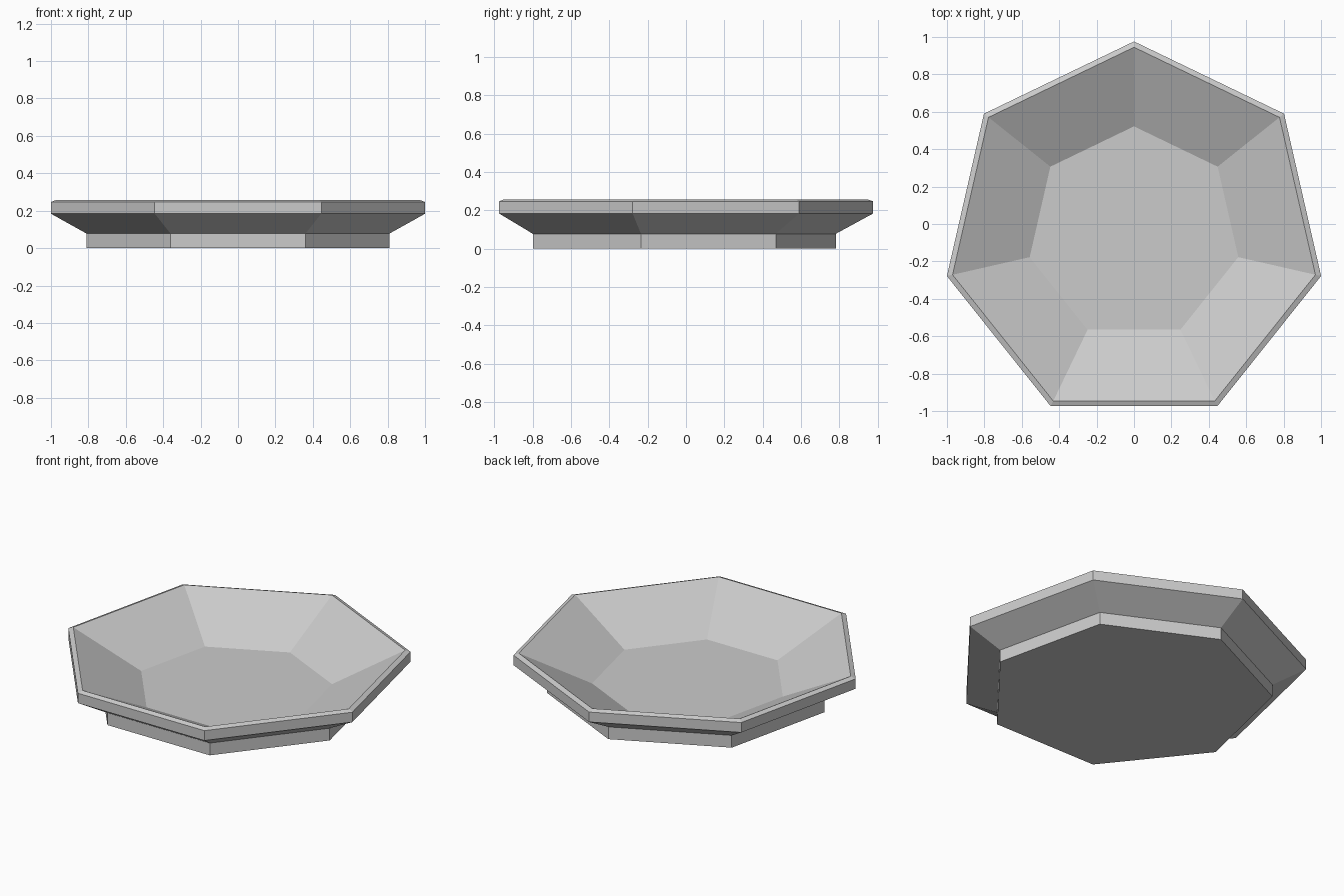
import bpy
import bmesh
from math import cos, sin, pi

SIDES = 7
CENTRE_Y = -0.05

cube = bpy.data.objects.get("Cube")
if cube:
    bpy.data.objects.remove(cube, do_unlink=True)

# Single plain grey material
grey = bpy.data.materials.new("light_grey")
grey.use_nodes = True
colour = (0.6, 0.6, 0.6, 1)
grey.diffuse_color = colour
grey.node_tree.nodes["Principled BSDF"].inputs["Base Color"].default_value = colour


def ring(bm, radius, z):
    """Regular polygon of vertices with one corner pointing back."""
    angles = [pi / 2 + 2 * pi * i / SIDES for i in range(SIDES)]
    return [bm.verts.new((radius * cos(a), CENTRE_Y + radius * sin(a), z))
            for a in angles]


def turned_solid(name, profile):
    """Skin a (radius, height) profile and cap both ends."""
    bm = bmesh.new()
    rings = [ring(bm, r, z) for r, z in profile]
    for low, high in zip(rings, rings[1:]):
        for i in range(SIDES):
            j = (i + 1) % SIDES
            bm.faces.new((low[i], low[j], high[j], high[i]))
    bm.faces.new(rings[0][::-1])
    bm.faces.new(rings[-1])
    bmesh.ops.recalc_face_normals(bm, faces=bm.faces)
    mesh = bpy.data.meshes.new(name)
    bm.to_mesh(mesh)
    bm.free()
    mesh.materials.append(grey)
    obj = bpy.data.objects.new(name, mesh)
    bpy.context.collection.objects.link(obj)
    return obj


# Foot, flared underside, rim wall, bevelled lip, then down to the dish floor
turned_solid("dish", [
    (0.831, 0), (0.831, 0.078),
    (1.026, 0.184), (1.026, 0.247),
    (0.995, 0.258), (0.572, 0.054),
])
